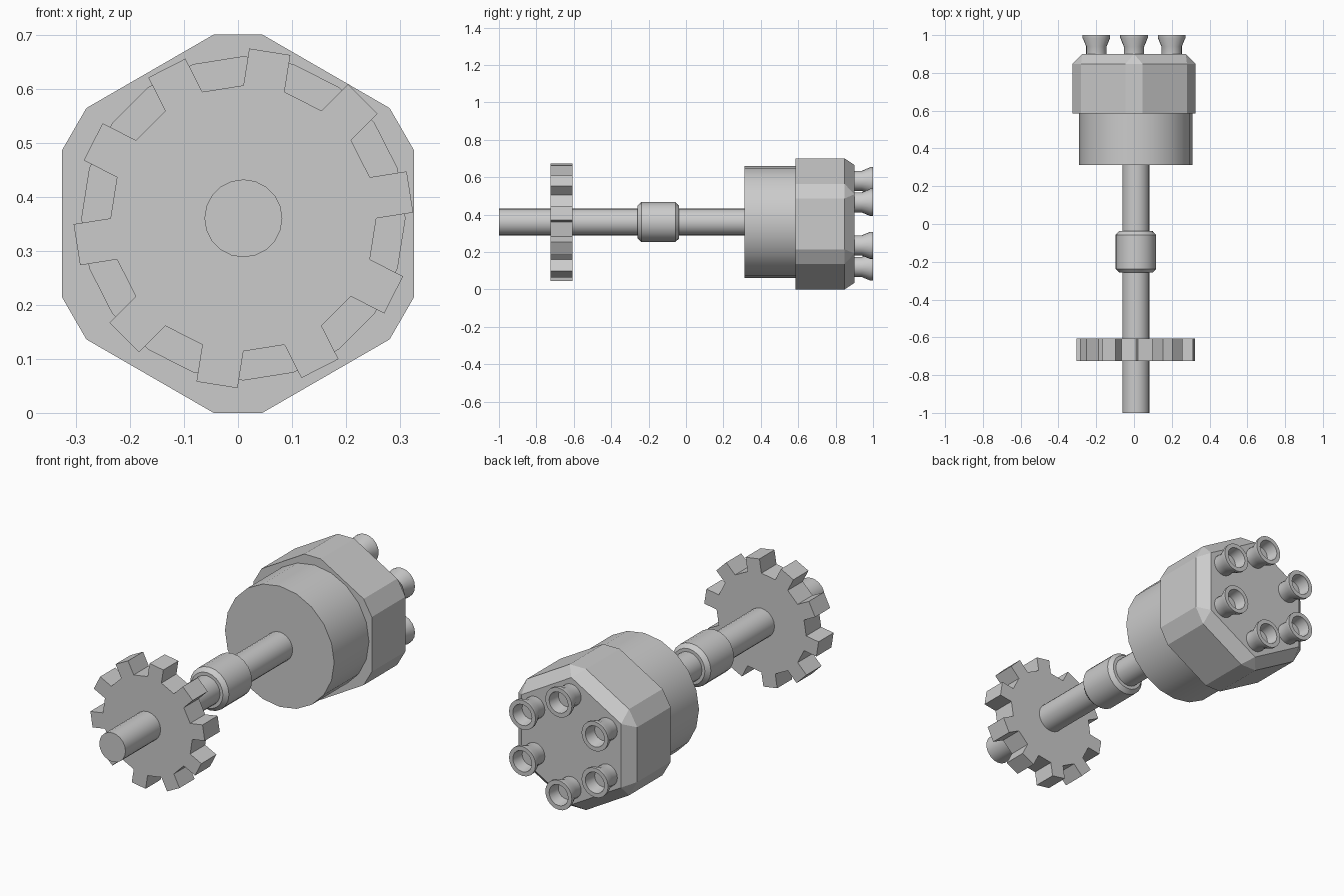
import bpy, bmesh
from math import cos, sin, tau, atan2, radians, degrees

cube = bpy.data.objects.get("Cube")
if cube:
    bpy.data.objects.remove(cube)

AXIS = (0.01, 0.36)      # x, z of the shaft line
HEAD = (0.0, 0.35)       # x, z of the head centre
SIDES = 20


def lathe(profile, centre, sides=SIDES, phase=0.0):
    """Spin (radius, y) points about a line parallel to y; cap both ends."""
    bm = bmesh.new()
    rings = []
    for r, y in profile:
        angles = [phase + tau * i / sides for i in range(sides)]
        rings.append([bm.verts.new((centre[0] + r * cos(a), y, centre[1] + r * sin(a)))
                      for a in angles])
    for a, b in zip(rings, rings[1:]):
        for i in range(sides):
            j = (i + 1) % sides
            bm.faces.new((a[i], a[j], b[j], b[i]))
    bm.faces.new(rings[0])
    bm.faces.new(rings[-1])
    bmesh.ops.recalc_face_normals(bm, faces=bm.faces)
    return bm


def finish(bm, name, smooth=True):
    mesh = bpy.data.meshes.new(name)
    bm.to_mesh(mesh)
    bm.free()
    obj = bpy.data.objects.new(name, mesh)
    bpy.context.collection.objects.link(obj)
    if smooth:
        bpy.ops.object.select_all(action='DESELECT')
        obj.select_set(True)
        bpy.context.view_layer.objects.active = obj
        bpy.ops.object.shade_smooth_by_angle(angle=radians(30))
    return obj


# Shaft, coupling sleeve and round collar
finish(lathe([(0.072, -1.0), (0.072, 0.35)], AXIS), "shaft")
finish(lathe([(0.088, -0.258), (0.107, -0.238), (0.107, -0.057), (0.088, -0.037)], AXIS),
       "coupling_sleeve")
finish(lathe([(0.3, 0.312), (0.3, 0.6)], AXIS), "collar")

# Gear: every second facet of a disc is pulled out into a tooth
bm = lathe([(0.246, -0.724), (0.246, -0.606)], AXIS)
bm.normal_update()
step = 360 / SIDES
teeth = [f for f in bm.faces if abs(f.normal.y) < 0.5
         and int((degrees(atan2(f.normal.z, f.normal.x)) % 360) // step) % 2 == 0]
for face in bmesh.ops.extrude_discrete_faces(bm, faces=teeth)["faces"]:
    bmesh.ops.translate(bm, verts=face.verts, vec=face.normal * 0.069)
# Close the tooth flanks onto the disc
bmesh.ops.remove_doubles(bm, verts=bm.verts, dist=0.0001)
bmesh.ops.holes_fill(bm, edges=[e for e in bm.edges if e.is_boundary], sides=4)
bmesh.ops.recalc_face_normals(bm, faces=bm.faces)
finish(bm, "gear", smooth=False)

# Hexagonal head, chamfered everywhere except round its front face
front, back = 0.585, 0.9
bm = lathe([(0.376, front), (0.376, back)], HEAD, sides=6, phase=tau / 12)
edges = [e for e in bm.edges if max(v.co.y for v in e.verts) > front + 0.1]
bmesh.ops.bevel(bm, geom=edges, offset=0.052, segments=1, profile=0.5, affect='EDGES')
finish(bm, "hex_head", smooth=False)

# Ring of six hollow flared nozzles
nozzle = [(0.054, 0.885), (0.054, 0.94), (0.073, 0.985), (0.073, 1.0),
          (0.052, 1.0), (0.043, 0.94)]
for i in range(6):
    a = tau * (i / 6 + 1 / 12)
    centre = (HEAD[0] + 0.23 * cos(a), HEAD[1] + 0.23 * sin(a))
    finish(lathe(nozzle, centre), f"nozzle_{i + 1}")
